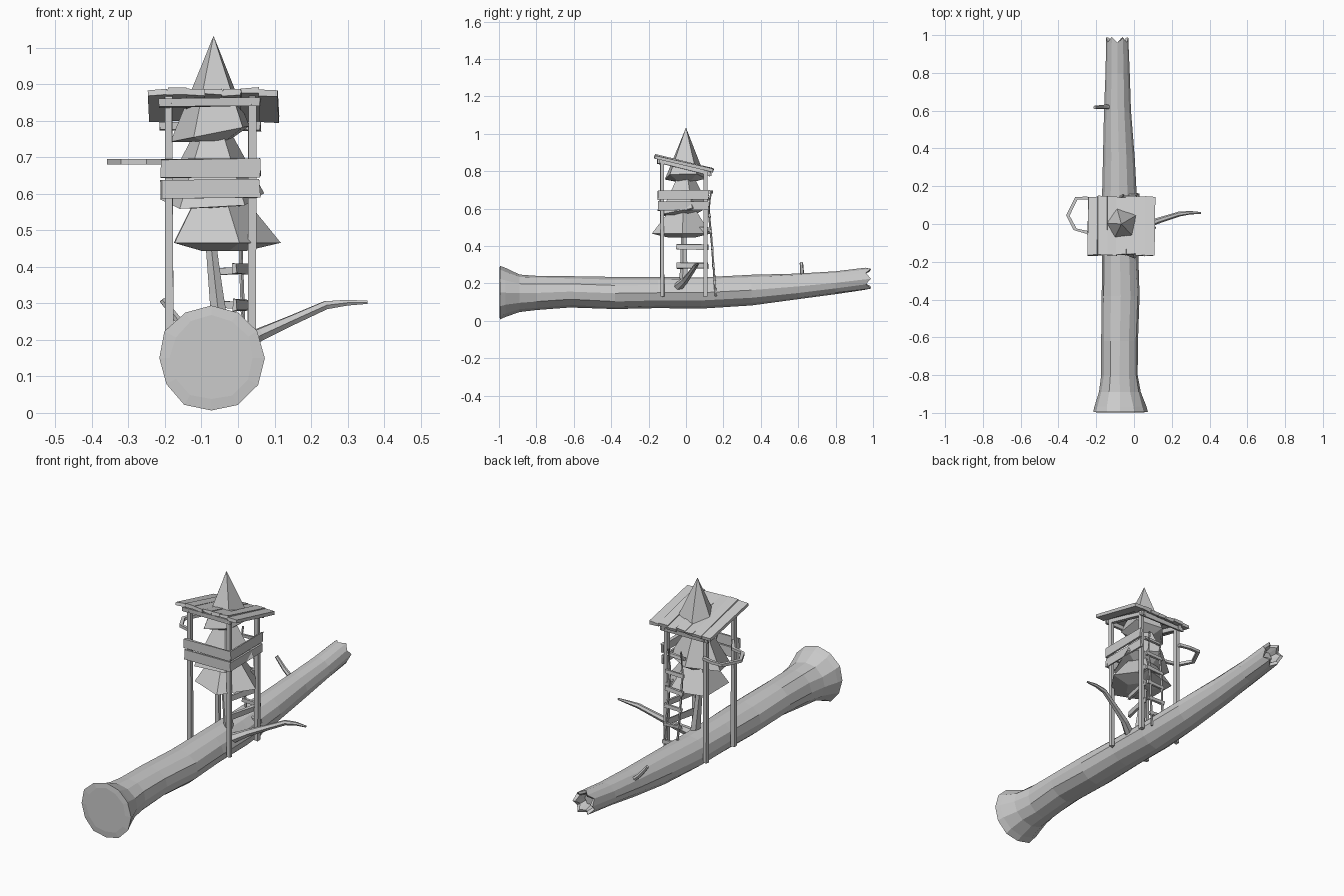
import bpy, bmesh, math, random
from mathutils import Vector, Matrix

if "Cube" in bpy.data.objects:
    bpy.data.objects.remove(bpy.data.objects["Cube"])
random.seed(4)
jit = lambda a: random.uniform(-a, a)


def finish(name, bm):
    bmesh.ops.recalc_face_normals(bm, faces=bm.faces)
    me = bpy.data.meshes.new(name)
    bm.to_mesh(me)
    bm.free()
    ob = bpy.data.objects.new(name, me)
    bpy.context.collection.objects.link(ob)
    return ob


def bridge(bm, a, b):
    n = len(a)
    for i in range(n):
        bm.faces.new((a[i], a[(i + 1) % n], b[(i + 1) % n], b[i]))


def plank(name, a, b, w, h, rough=0.003):
    """Roughly sawn board from a to b; w is horizontal width, h is height."""
    a, b = Vector(a), Vector(b)
    d = (b - a).normalized()
    ref = Vector((0, 0, 1)) if abs(d.z) < 0.9 else Vector((0, 1, 0))
    side = d.cross(ref).normalized()
    up = side.cross(d)
    m = Matrix((side, d, up)).transposed().to_4x4()
    m.translation = (a + b) / 2
    bm = bmesh.new()
    bmesh.ops.create_cube(bm, size=1, matrix=m @ Matrix.Diagonal((w, (b - a).length, h, 1)))
    for v in bm.verts:
        v.co += Vector((jit(rough), jit(rough), jit(rough)))
    return finish(name, bm)


def tube(name, pts, radii, sides=6):
    """Tapered branch or rope through pts."""
    bm = bmesh.new()
    pts = [Vector(p) for p in pts]
    rings = []
    for i, p in enumerate(pts):
        d = pts[min(i + 1, len(pts) - 1)] - pts[max(i - 1, 0)]
        q = d.to_track_quat('Z', 'Y')
        rings.append([bm.verts.new(p + q @ Vector((math.cos(t), math.sin(t), 0)) * radii[i])
                      for t in (math.tau * k / sides for k in range(sides))])
    for a, b in zip(rings, rings[1:]):
        bridge(bm, a, b)
    bm.faces.new(rings[0])
    bm.faces.new(rings[-1])
    return finish(name, bm)


# Fallen log: y, centre x, centre z, half width, half height
LOG = [(-0.995, -0.073, 0.150, 0.145, 0.145), (-0.965, -0.073, 0.150, 0.138, 0.130),
       (-0.89, -0.075, 0.148, 0.112, 0.102), (-0.80, -0.076, 0.149, 0.098, 0.094),
       (-0.62, -0.075, 0.156, 0.098, 0.084), (-0.38, -0.070, 0.147, 0.102, 0.086),
       (-0.15, -0.075, 0.150, 0.096, 0.082), (0.08, -0.077, 0.150, 0.093, 0.083),
       (0.35, -0.080, 0.164, 0.082, 0.080), (0.60, -0.086, 0.184, 0.071, 0.069),
       (0.80, -0.087, 0.203, 0.063, 0.061), (0.97, -0.088, 0.225, 0.058, 0.060)]
N = 12
bm = bmesh.new()


def log_ring(y, cx, cz, rx, rz, ragged=0.0, phase=0.0):
    return [bm.verts.new((cx + rx * math.cos(t) * (1 + jit(0.03)),
                          y + (ragged * (1 if k % 2 else -1) + jit(ragged / 2)),
                          cz + rz * math.sin(t) * (1 + jit(0.03))))
            for k, t in ((k, math.tau * k / N + math.pi / 2 + phase) for k in range(N))]


rings = [log_ring(*s, ragged=0.014 if i == len(LOG) - 1 else 0) for i, s in enumerate(LOG)]
# Broken hollow end: splintered rim stepping into the log
y, cx, cz, rx, rz = LOG[-1]
rings.append(log_ring(y, cx, cz, rx * 0.75, rz * 0.75, ragged=0.012))
rings.append(log_ring(y - 0.05, cx, cz, rx * 0.5, rz * 0.5, ragged=0.01))
for a, b in zip(rings, rings[1:]):
    bridge(bm, a, b)
bm.faces.new(rings[-1])
# Sawn face with a slight inner ring
saw = log_ring(-0.998, -0.073, 0.150, 0.115, 0.115)
bridge(bm, saw, rings[0])
bm.faces.new(saw)
finish("fallen_log", bm)

tube("log_branch_right", [(-0.02, -0.05, 0.175), (0.06, -0.005, 0.215), (0.15, 0.025, 0.255),
                          (0.24, 0.053, 0.295), (0.30, 0.06, 0.302), (0.355, 0.058, 0.303)],
     [0.026, 0.019, 0.015, 0.013, 0.009, 0.005])
tube("log_branch_left", [(-0.12, 0.62, 0.215), (-0.165, 0.62, 0.255), (-0.208, 0.617, 0.31)],
     [0.013, 0.011, 0.009])

# Fir tree: trunk and three tilted five-sided skirts
tube("tree_trunk", [(-0.045, -0.01, 0.2), (-0.06, -0.01, 0.33), (-0.075, -0.01, 0.47), (-0.07, -0.01, 0.75)],
     [0.026, 0.02, 0.015, 0.012], 5)


def skirt(name, apex, centre, r, turn, tx, ty):
    bm = bmesh.new()
    c = Vector(centre)
    top = bm.verts.new(apex)
    outer, inner = [], []
    for k in range(5):
        t = math.radians(turn + 72 * k)
        dx, dy = r * math.cos(t) * (1 + jit(0.06)), r * math.sin(t) * (1 + jit(0.06))
        outer.append(bm.verts.new(c + Vector((dx, dy, dx * tx + dy * ty))))
        inner.append(bm.verts.new(c + Vector((dx * 0.42, dy * 0.42, -0.022))))
    for k in range(5):
        bm.faces.new((top, outer[k], outer[(k + 1) % 5]))
    bridge(bm, outer, inner)
    bm.faces.new(inner)
    finish(name, bm)


skirt("tree_skirt_top", (-0.067, 0, 1.033), (-0.073, -0.005, 0.765), 0.118, 30, 0.2, 0.0)
skirt("tree_skirt_middle", (-0.07, -0.005, 0.86), (-0.075, -0.02, 0.585), 0.150, 20, 0.05, 0.18)
skirt("tree_skirt_bottom", (-0.065, -0.01, 0.69), (-0.045, -0.02, 0.466), 0.165, 0, 0.0, 0.0)

# Tower posts
XL, XR, YF, YB = -0.19, 0.04, -0.128, 0.105
for side, x in (("left", XL), ("right", XR)):
    for end, y, top in (("front", YF, 0.858), ("back", YB, 0.80)):
        plank(f"{end}_{side}_post", (x + jit(0.004), y, 0.13), (x, y, top), 0.021, 0.021, 0.002)
    # Sloping roof beam
    plank(f"{side}_roof_beam", (x, -0.15, 0.857), (x, 0.135, 0.785), 0.018, 0.022)
plank("front_roof_beam", (-0.215, -0.145, 0.848), (0.062, -0.145, 0.851), 0.015, 0.022)
plank("back_roof_beam", (-0.215, 0.122, 0.785), (0.062, 0.122, 0.785), 0.015, 0.022)

# Slanted plank roof
count = 7
pitch = 0.353 / count
for i in range(count):
    x = -0.244 + pitch * (i + 0.5)
    lift = 0.004 * (i % 2)
    plank(f"roof_plank_{i + 1}", (x, -0.165 + jit(0.005), 0.878 + lift),
          (x + jit(0.003), 0.143 + jit(0.007), 0.803 + lift), pitch * 1.02, 0.016)

# Railing boards on the front and right, short ones at the back
for i, z in enumerate((0.612, 0.67)):
    plank(f"front_rail_{i + 1}", (-0.21, -0.145, z), (0.06, -0.145, z + jit(0.004)), 0.012, 0.048)
    plank(f"right_rail_{i + 1}", (0.054, -0.148, z + 0.003), (0.054, 0.122, z + 0.003), 0.012, 0.046)

# Half-ring lookout rail on the left
LOOP = [(-0.19, 0.125), (-0.245, 0.137), (-0.305, 0.137), (-0.35, 0.045), (-0.312, -0.028), (-0.245, -0.045), (-0.19, -0.12)]
bm = bmesh.new()
mid = Vector((-0.19, 0.03, 0))
cols = []
for x, y in LOOP:
    p = Vector((x, y, 0))
    d = (p - mid).normalized() * 0.009
    cols.append([bm.verts.new(q + Vector((0, 0, z))) for q, z in
                 ((p + d, 0.681), (p + d, 0.696), (p - d, 0.696), (p - d, 0.681))])
for a, b in zip(cols, cols[1:]):
    bridge(bm, a, b)
bm.faces.new(cols[0])
bm.faces.new(cols[-1])
finish("lookout_rail", bm)

# Back ladder leaning against the tower
for side, x in (("left", -0.065), ("right", 0.008)):
    tube(f"ladder_{side}_rope", [(x + 0.01, 0.16, 0.13), (x + 0.006, 0.15, 0.26), (x, 0.138, 0.42),
                                 (x, 0.122, 0.58), (x, 0.133, 0.69)], [0.006] * 5, 5)
for i in range(6):
    z = 0.21 + 0.088 * i
    y = 0.158 - 0.075 * (z - 0.13)
    plank(f"ladder_rung_{i + 1}", (-0.075, y, z), (0.028, y, z + jit(0.006)), 0.012, 0.018)

# Climbing boards between trunk and back right post
for i, z in enumerate((0.295, 0.395, 0.49)):
    plank(f"climbing_board_{i + 1}", (-0.01, -0.05, z), (0.028, 0.118, z + jit(0.004)), 0.012, 0.03)
